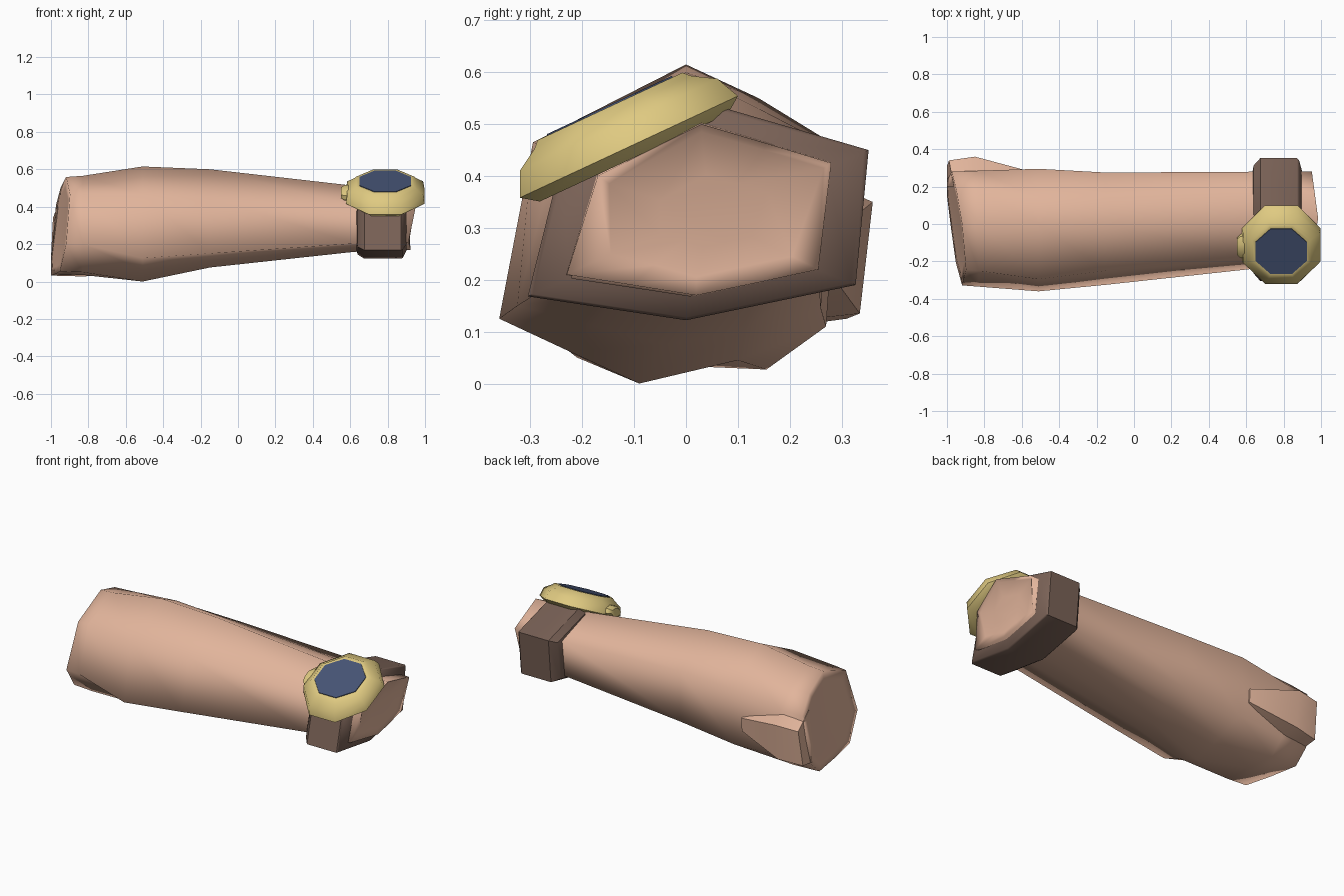
import bpy, bmesh, math
from mathutils import Vector

if "Cube" in bpy.data.objects:
    bpy.data.objects.remove(bpy.data.objects["Cube"])


def material(name, rgb):
    m = bpy.data.materials.new(name)
    m.diffuse_color = (*rgb, 1)
    m.use_nodes = True
    m.node_tree.nodes["Principled BSDF"].inputs["Base Color"].default_value = m.diffuse_color
    return m


SKIN = material("skin", (0.76, 0.46, 0.33))
STRAP = material("strap_brown", (0.195, 0.122, 0.094))
GOLD = material("gold", (0.74, 0.59, 0.22))
BLUE = material("dial_blue", (0.062, 0.09, 0.18))


def loft(name, rings, mat, angle, closed=False):
    """Skin a series of equal-length rings; cap the ends or join them up."""
    bm = bmesh.new()
    loops = [[bm.verts.new(p) for p in r] for r in rings]
    n = len(loops[0])
    pairs = list(zip(loops, loops[1:])) + ([(loops[-1], loops[0])] if closed else [])
    for a, b in pairs:
        for i in range(n):
            j = (i + 1) % n
            bm.faces.new((a[i], a[j], b[j], b[i]))
    if not closed:
        bm.faces.new(loops[0])
        bm.faces.new(loops[-1])
    bmesh.ops.recalc_face_normals(bm, faces=bm.faces)
    me = bpy.data.meshes.new(name)
    bm.to_mesh(me)
    bm.free()
    me.materials.append(mat)
    ob = bpy.data.objects.new(name, me)
    bpy.context.collection.objects.link(ob)
    bpy.ops.object.select_all(action='DESELECT')
    ob.select_set(True)
    bpy.context.view_layer.objects.active = ob
    bpy.ops.object.shade_smooth_by_angle(angle=math.radians(angle))
    return ob


def mix(a, b, t):
    return [(p[0] + (q[0] - p[0]) * t, p[1] + (q[1] - p[1]) * t) for p, q in zip(a, b)]


def scaled(sec, s):
    cy = sum(p[0] for p in sec) / len(sec)
    cz = sum(p[1] for p in sec) / len(sec)
    return [(cy + (y - cy) * s, cz + (z - cz) * s) for y, z in sec]


def at(x, sec):
    return [(x(y, z) if callable(x) else x, y, z) for y, z in sec]


# Forearm cross-sections (y, z)
elbow = [(0, .565), (-.25, .47), (-.335, .2), (-.21, .05), (-.03, .035),
         (.155, .027), (.24, .105), (.285, .41), (.18, .505)]
muscle = [(0, .615), (-.295, .465), (-.36, .125), (-.225, .062), (-.09, .0),
          (.1, .045), (.27, .11), (.295, .455), (.14, .55)]
middle = [(0, .60), (-.25, .45), (-.325, .15), (-.18, .112), (-.04, .075),
          (.11, .10), (.26, .145), (.275, .46), (.14, .53)]
wrist = [(.03, .5), (-.17, .40), (-.23, .21), (-.105, .19), (.02, .17),
         (.14, .195), (.255, .22), (.28, .425), (.155, .463)]
palm = [(.03, .485), (-.148, .385), (-.145, .25), (-.06, .228), (.02, .205),
        (.11, .225), (.205, .245), (.265, .415), (.15, .45)]


def elbow_cut(y, z):
    return max(-1, -.95 - .13 * y + .12 * (z - .3))


def wrist_cut(y, z):
    return .925 + .18 * (z - .17) - .08 * abs(y - .03)


# Forearm with slanted ends
loft("forearm", [
    at(lambda y, z: elbow_cut(y, z) + .005, scaled(elbow, .45)),
    at(lambda y, z: elbow_cut(y, z) + .002, scaled(elbow, .8)),
    at(elbow_cut, scaled(elbow, .98)),
    at(-.83, elbow),
    at(-.51, muscle),
    at(-.15, middle),
    at(.62, mix(middle, wrist, .88)),
    at(wrist_cut, wrist),
    at(lambda y, z: wrist_cut(y, z) - .012, palm),
    at(lambda y, z: wrist_cut(y, z) - .02, scaled(palm, .5)),
], SKIN, 120)

# Elbow point: a wedge growing out of the back of the forearm
tip = [(.28, .21), (.285, .29), (.24, .30), (.24, .20)]
point = [(.335, .135), (.36, .35), (.2, .42), (.2, .12)]
rim = [(.31, .125), (.34, .34), (.2, .41), (.2, .11)]
loft("elbow_point", [at(-.57, tip), at(-.85, point), at(elbow_cut, rim)], SKIN, 60)

# Six-sided strap with bevelled edges
band = [(.06, .535), (-.25, .39), (-.305, .168), (0, .122), (.327, .19), (.352, .45)]
loft("strap", [at(x, scaled(band, s)) for x, s in
               ((.632, .75), (.64, .88), (.675, 1), (.872, 1), (.882, .97), (.902, .75))],
     STRAP, 35, closed=True)

# Watch frame: u runs across the tilted case, n points out of the dial
TILT = math.radians(25)
U = Vector((0, math.cos(TILT), math.sin(TILT)))
N = Vector((0, -math.sin(TILT), math.cos(TILT)))
CENTRE = Vector((.787, 0, 0)) + U * .093


def octagon(r, n, ru=None):
    k = 1 / math.cos(math.pi / 8)
    ru = ru or r
    return [CENTRE + Vector((r * k * math.cos(a), 0, 0)) + U * (ru * k * math.sin(a)) + N * n
            for a in [math.pi / 8 + i * math.pi / 4 for i in range(8)]]


# Case, bezel ring and dial
loft("watch_case", [octagon(.18, .437, .2), octagon(.21, .46, .232), octagon(.203, .507, .210),
                    octagon(.167, .533, .167), octagon(.154, .546, .154),
                    octagon(.138, .546, .134), octagon(.136, .540, .132)], GOLD, 46)
loft("watch_dial", [octagon(.137, .541, .133), octagon(.137, .549, .133)], BLUE, 20)


# Crown on the side of the case
def crown_ring(x, s):
    return [Vector((x, 0, 0)) + U * (.093 + s * .07 * math.cos(a)) + N * (.48 + s * .035 * math.sin(a))
            for a in [math.pi / 8 + i * math.pi / 4 for i in range(8)]]


loft("watch_crown", [crown_ring(.60, 1), crown_ring(.57, 1), crown_ring(.55, .7)], GOLD, 46)
